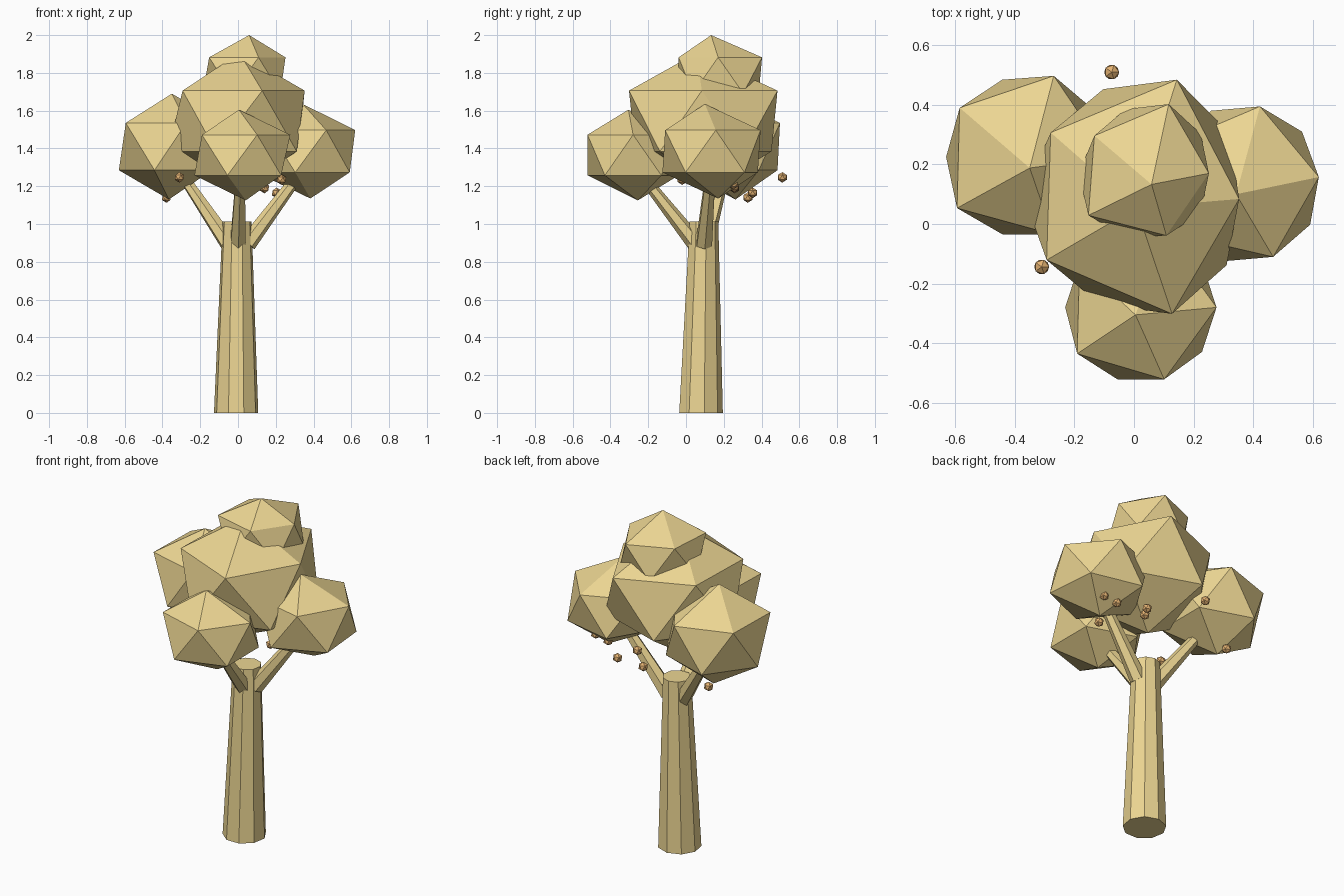
import bpy, bmesh, math
from mathutils import Vector, Matrix

if "Cube" in bpy.data.objects:
    bpy.data.objects.remove(bpy.data.objects["Cube"])


def material(name, rgb):
    m = bpy.data.materials.new(name)
    m.diffuse_color = (*rgb, 1)
    m.use_nodes = True
    m.node_tree.nodes["Principled BSDF"].inputs["Base Color"].default_value = m.diffuse_color
    return m


TAN = material("tan", (0.84, 0.67, 0.29))
ORANGE = material("orange", (0.78, 0.45, 0.17))


def finish(bm, name, mat):
    mesh = bpy.data.meshes.new(name)
    bm.to_mesh(mesh)
    bm.free()
    mesh.materials.append(mat)
    ob = bpy.data.objects.new(name, mesh)
    bpy.context.collection.objects.link(ob)
    return ob


def taper(name, start, end, r1, r2, sides, tilt=True):
    """Tapered limb; without tilt both end rings stay level."""
    start, end = Vector(start), Vector(end)
    axis = end - start
    depth = axis.length if tilt else axis.z
    bm = bmesh.new()
    bmesh.ops.create_cone(bm, cap_ends=True, segments=sides,
                          radius1=r1, radius2=r2, depth=depth)
    rot = axis.to_track_quat('Z', 'Y')
    for v in bm.verts:
        if tilt:
            v.co = rot @ v.co + (start + end) / 2
        else:
            base = start if v.co.z < 0 else end
            v.co = Vector((v.co.x, v.co.y, 0)) + base
    return finish(bm, name, TAN)


def clump(name, centre, r, rz, ring=(1, 1, 1, 1, 1), pole=(0, 0), yaw=0, mat=TAN):
    """Squashed icosahedron; ring varies its five upper corners,
    pole shifts the top corner and, mirrored, the bottom one."""
    bm = bmesh.new()
    bmesh.ops.create_icosphere(bm, subdivisions=1, radius=1)
    turn = Matrix.Rotation(math.radians(yaw), 3, 'Z')
    for v in bm.verts:
        z, f, shift = v.co.z, 1, Vector()
        if 0.2 < z < 0.8:
            f = ring[round(math.atan2(v.co.y, v.co.x) / math.radians(72)) % 5]
        elif abs(z) > 0.8:
            shift = Vector((*pole, 0)) * z
        p = turn @ v.co
        v.co = Vector((p.x * r * f, p.y * r * f, z * rz)) + shift + Vector(centre)
    return finish(bm, name, mat)


# Trunk
taper("trunk", (-0.01, 0.076, 0), (-0.005, 0.093, 1.012), 0.119, 0.078, 9, tilt=False)

# Branches
taper("left_branch", (-0.05, 0.10, 0.895), (-0.29, 0.20, 1.25), 0.047, 0.028, 6)
taper("right_branch", (0.05, 0.095, 0.895), (0.33, 0.13, 1.27), 0.047, 0.028, 6)
taper("front_branch", (0, 0.06, 0.885), (0.012, -0.22, 1.24), 0.047, 0.028, 6)

# Foliage
clump("left_foliage", (-0.358, 0.225, 1.41), 0.305, 0.28,
      (1, 1.05, 1.03, 1.07, 1), (0.008, -0.037))
clump("right_foliage", (0.363, 0.135, 1.385), 0.298, 0.25,
      (0.97, 1, 1, 1, 1), (-0.02, -0.035), yaw=5)
clump("front_foliage", (0.023, -0.28, 1.365), 0.284, 0.24,
      (1, 1, 1, 1.04, 1), (-0.018, -0.025))
clump("main_foliage", (0.008, 0.09, 1.545), 0.424, 0.36,
      (0.91, 1.10, 0.95, 0.97, 1.08), (0, -0.035), yaw=-1)
clump("top_foliage", (0.041, 0.17, 1.787), 0.253, 0.213,
      (0.93, 1.08, 0.95, 1.06, 0.97), (0.018, -0.037))

# Fruit
FRUIT = [(-0.075, 0.51, 1.247), (-0.31, -0.144, 1.247), (-0.378, 0.327, 1.14),
         (0.204, 0.353, 1.165), (0.14, 0.258, 1.19), (0.23, -0.02, 1.235),
         (0.42, 0.25, 1.21), (0.335, 0.255, 1.195)]
for i, p in enumerate(FRUIT):
    clump(f"fruit_{i + 1}", p, 0.028, 0.028, mat=ORANGE)
